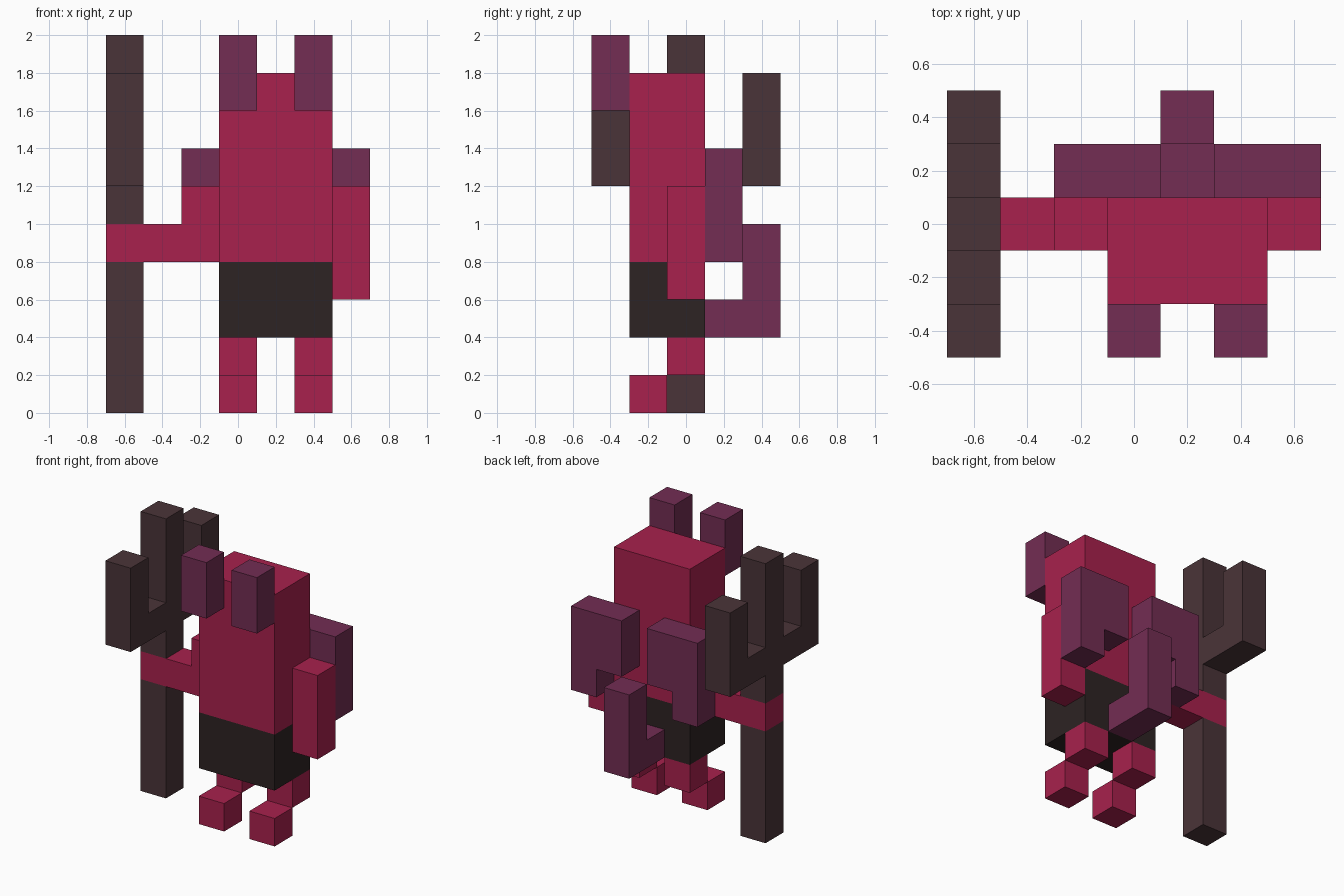
import bpy, bmesh
from mathutils import Vector

if "Cube" in bpy.data.objects:
    bpy.data.objects.remove(bpy.data.objects["Cube"])

U = 0.2                                   # voxel size
ORIGIN = Vector((-0.7, -0.5, 0.0))        # corner of cell (0, 0, 0)


def material(name, hexcode):
    def lin(c):
        c /= 255
        return c / 12.92 if c <= 0.04045 else ((c + 0.055) / 1.055) ** 2.4
    m = bpy.data.materials.new(name)
    m.diffuse_color = [lin(int(hexcode[i:i + 2], 16)) for i in (0, 2, 4)] + [1.0]
    m.use_nodes = True
    m.node_tree.nodes["Principled BSDF"].inputs["Base Color"].default_value = m.diffuse_color
    return m


CRIMSON = material("crimson skin", "a8214d")
PURPLE = material("dark purple", "732d53")
WOOD = material("dark staff", "4a3438")
BLACK = material("black cloth", "2d2323")

# Part: name, material, list of cell boxes (x0, x1, y0, y1, z0, z1), inclusive
PARTS = [
    ("torso_and_head", CRIMSON, [(3, 5, 1, 2, 4, 8)]),
    ("shorts", BLACK, [(3, 5, 1, 2, 2, 3)]),
    ("reaching_arm", CRIMSON, [(0, 2, 2, 2, 4, 4), (2, 2, 2, 2, 5, 5)]),
    ("hanging_arm", CRIMSON, [(6, 6, 2, 2, 3, 5)]),
    ("tail", PURPLE, [(4, 4, 3, 4, 2, 2), (4, 4, 4, 4, 3, 4)]),
    # staff is interrupted by the hand
    ("trident", WOOD, [(0, 0, 2, 2, 0, 3), (0, 0, 2, 2, 5, 9), (0, 0, 0, 4, 6, 6),
                       (0, 0, 0, 0, 7, 8), (0, 0, 4, 4, 7, 8)]),
]
# Mirrored parts: s = -1 / +1 around the body's centre column x = 4
for side, s in (("right", -1), ("left", 1)):
    a, b = 4 + s, 4 + 2 * s
    PARTS += [
        ("leg_" + side, CRIMSON, [(a, a, 2, 2, 1, 1)]),
        ("foot_" + side, CRIMSON, [(a, a, 1, 1, 0, 0)]),
        ("horn_" + side, PURPLE, [(a, a, 0, 0, 8, 9)]),
        ("wing_" + side, PURPLE, [(b, b, 3, 3, 4, 6), (a, a, 3, 3, 5, 6)]),
    ]


def cells(boxes):
    return {(x, y, z) for x0, x1, y0, y1, z0, z1 in boxes
            for x in range(x0, x1 + 1)
            for y in range(y0, y1 + 1)
            for z in range(z0, z1 + 1)}


SOLID = set().union(*(cells(p[2]) for p in PARTS))


def build(name, mat, boxes):
    """Outer skin of a part: only cell sides with no neighbouring cell."""
    bm = bmesh.new()
    for c in cells(boxes):
        for axis in range(3):
            for sign in (-1, 1):
                n = list(c)
                n[axis] += sign
                if tuple(n) in SOLID:
                    continue
                d, u, v = Vector(), Vector(), Vector()
                d[axis] = sign * 0.5
                u[(axis + 1) % 3] = 0.5
                v[(axis + 2) % 3] = 0.5 * sign
                mid = Vector(c) + Vector((0.5, 0.5, 0.5)) + d
                bm.faces.new([bm.verts.new(ORIGIN + U * (mid + w))
                              for w in (-u - v, u - v, u + v, v - u)])
    bmesh.ops.remove_doubles(bm, verts=bm.verts[:], dist=0.001)
    bmesh.ops.dissolve_limit(bm, angle_limit=0.01, verts=bm.verts[:], edges=bm.edges[:])
    me = bpy.data.meshes.new(name)
    bm.to_mesh(me)
    bm.free()
    me.materials.append(mat)
    bpy.context.collection.objects.link(bpy.data.objects.new(name, me))


for part in PARTS:
    build(*part)
